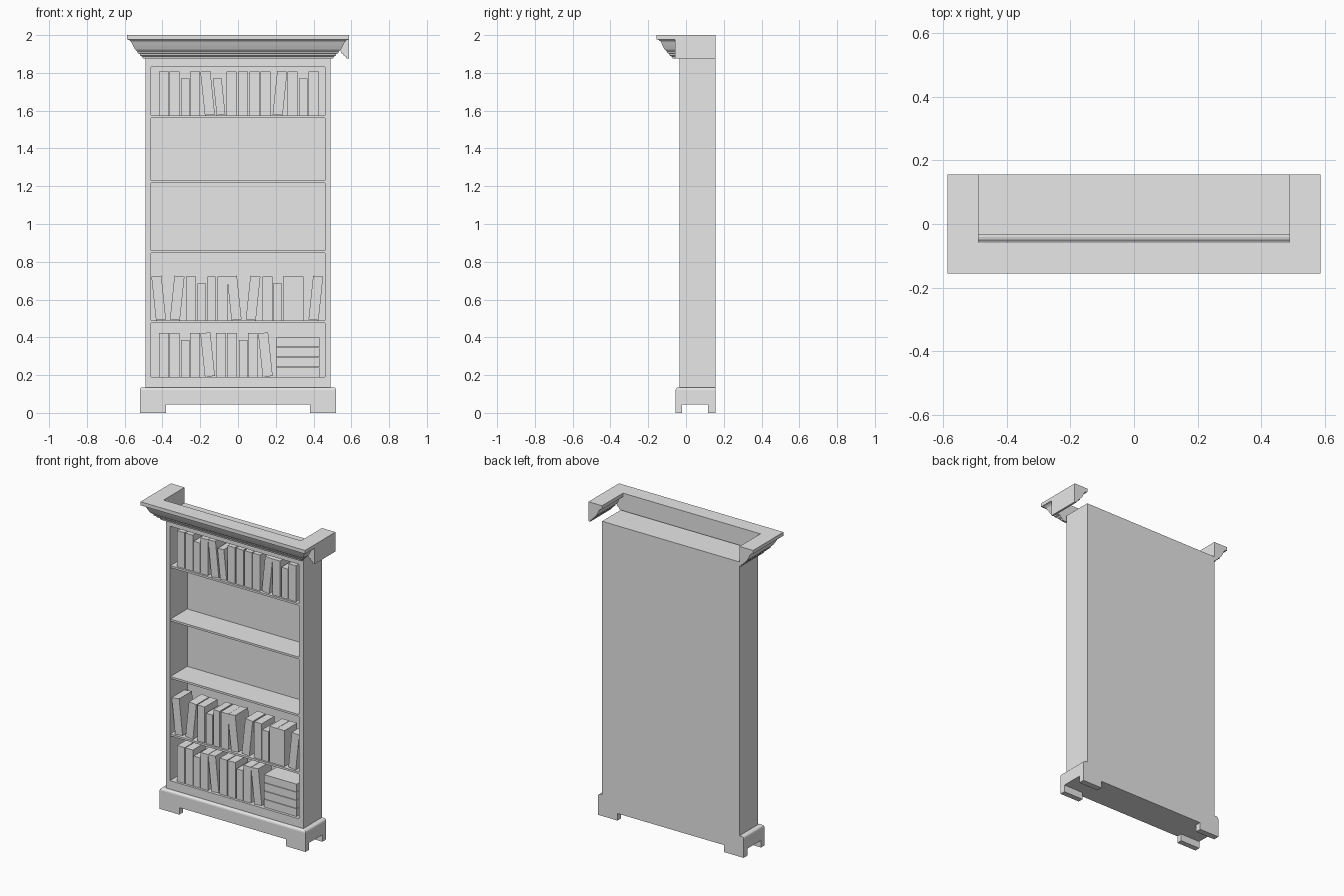
import bpy, bmesh
from math import radians, sin, cos
from mathutils import Matrix

old = bpy.data.objects.get("Cube")
if old:
    bpy.data.objects.remove(old, do_unlink=True)

grey = bpy.data.materials.new("plain_grey")
grey.use_nodes = True
grey.diffuse_color = (0.8, 0.8, 0.8, 1)
grey.node_tree.nodes["Principled BSDF"].inputs["Base Color"].default_value = (0.8, 0.8, 0.8, 1)


def finish(name, bm):
    bmesh.ops.recalc_face_normals(bm, faces=bm.faces)
    mesh = bpy.data.meshes.new(name)
    bm.to_mesh(mesh)
    bm.free()
    mesh.materials.append(grey)
    obj = bpy.data.objects.new(name, mesh)
    bpy.context.collection.objects.link(obj)
    return obj


def box_mesh(x0, x1, y0, y1, z0, z1):
    bm = bmesh.new()
    bmesh.ops.create_cube(bm, size=1)
    bmesh.ops.scale(bm, vec=(x1 - x0, y1 - y0, z1 - z0), verts=bm.verts)
    bmesh.ops.translate(bm, vec=((x0 + x1) / 2, (y0 + y1) / 2, (z0 + z1) / 2), verts=bm.verts)
    return bm


def box(name, *bounds):
    return finish(name, box_mesh(*bounds))


def sweep(name, profile, stations):
    """Carry a closed (offset, height) profile through mitred plan stations."""
    bm = bmesh.new()
    loops = [[bm.verts.new((x + dx * o, y + dy * o, z)) for o, z in profile]
             for (x, y), (dx, dy) in stations]
    n = len(profile)
    for a, b in zip(loops, loops[1:]):
        for i in range(n):
            j = (i + 1) % n
            # Skip the sides that collapse to a point at a corner
            quad = [a[i], a[j], b[j], b[i]]
            bm.faces.new(quad)
    bm.faces.new(loops[0])
    bm.faces.new(loops[-1])
    bmesh.ops.remove_doubles(bm, verts=bm.verts, dist=0.0001)
    return finish(name, bm)


# Carcass
BACK, FRONT, W, OPEN = 0.155, -0.035, 0.49, 0.46
for side, s in (("left", 1), ("right", -1)):
    box(side + "_side_panel", *sorted((s * OPEN, s * W)), FRONT, BACK, 0.135, 1.9)
box("back_panel", -OPEN, OPEN, 0.14, BACK, 0.135, 1.9)
box("top_panel", -OPEN, OPEN, FRONT, 0.14, 1.83, 1.9)
box("bottom_panel", -OPEN, OPEN, FRONT, 0.14, 0.135, 0.19)
for i, z in enumerate((0.49, 0.86, 1.23, 1.575)):
    box(f"shelf_{i + 1}", -OPEN, OPEN, FRONT + 0.003, 0.14, z - 0.013, z)

# Plinth with eased upper edges, standing on four feet
bm = box_mesh(-0.52, 0.52, -0.055, BACK, 0.045, 0.135)
edges = [e for e in bm.edges if all(v.co.z > 0.13 for v in e.verts)
         and not all(v.co.y > 0.15 for v in e.verts)]
bmesh.ops.bevel(bm, geom=edges, offset=0.014, segments=3, profile=0.5, affect='EDGES')
finish("plinth", bm)
for side, s in (("left", 1), ("right", -1)):
    for end, y0, y1 in (("front", -0.055, -0.02), ("back", 0.117, BACK)):
        box(f"{end}_{side}_foot", *sorted((s * 0.38, s * 0.52)), y0, y1, 0, 0.045)

# Crown moulding: the left end returns outward, the right end is reversed
crown = [(0, 2), (0.097, 2), (0.097, 1.977), (0.086, 1.974), (0.075, 1.965),
         (0.066, 1.945), (0.056, 1.925), (0.042, 1.912), (0.042, 1.905),
         (0.031, 1.902), (0.028, 1.892), (0.016, 1.886), (0.013, 1.875), (0, 1.875)]
Y = -0.058
sweep("crown_moulding", crown, [((-W, BACK), (-1, 0)), ((-W, Y), (-1, -1)),
                                ((W, Y), (1, -1)), ((W, Y), (1, 0))])
sweep("crown_left_return", crown, [((W + 0.097, BACK), (-1, 0)), ((W + 0.097, Y), (-1, 0))])


# Books
SIZES = {"tall": (0.053, 0.232), "short": (0.046, 0.195), "slim": (0.044, 0.232)}


def book(name, x, z, kind="tall", lean=0):
    w, h = SIZES[kind]
    bm = box_mesh(-w / 2, w / 2, -0.02, 0.11, -h / 2, h / 2)
    a = radians(6) * lean
    bmesh.ops.rotate(bm, matrix=Matrix.Rotation(a, 3, 'Y'), verts=bm.verts)
    rise = (h * cos(a) + w * abs(sin(a))) / 2
    bmesh.ops.translate(bm, vec=(x, 0, z + rise), verts=bm.verts)
    finish(name, bm)


T, S = "tall", "short"
rows = {
    "lower": (0.19, [(-.393, T, 0), (-.335, T, 0), (-.28, S, 0), (-.227, T, 0), (-.161, T, -1),
                     (-.09, T, 0), (-.032, T, 0), (.027, S, 0), (.079, T, 0), (.145, T, -1)]),
    "middle": (0.49, [(-.42, T, -1), (-.322, T, 1), (-.25, T, 0), (-.192, S, 0),
                      (-.14, "slim", 0), (-.082, T, 0), (-.02, T, -1), (.08, T, 1),
                      (.156, T, 0), (.209, S, 0), (.264, T, 0), (.319, T, 0), (.412, T, 1)]),
    "upper": (1.575, [(-.393, T, 0), (-.335, T, 0), (-.28, S, 0), (-.227, T, 0), (-.161, T, -1),
                      (-.1, S, -1), (-.034, T, 0), (.026, T, 0), (.087, T, 0), (.145, T, 0),
                      (.222, T, 1), (.288, T, 0), (.346, S, 0), (.401, T, 0)]),
}
for row, (z, books) in rows.items():
    for i, (x, kind, lean) in enumerate(books):
        book(f"{row}_book_{i + 1}", x, z, kind, lean)

# Lying stack of books
for i in range(4):
    z = 0.191 + i * 0.053
    box(f"stacked_book_{i + 1}", 0.2, 0.432, -0.02, 0.11, z, z + 0.05)
